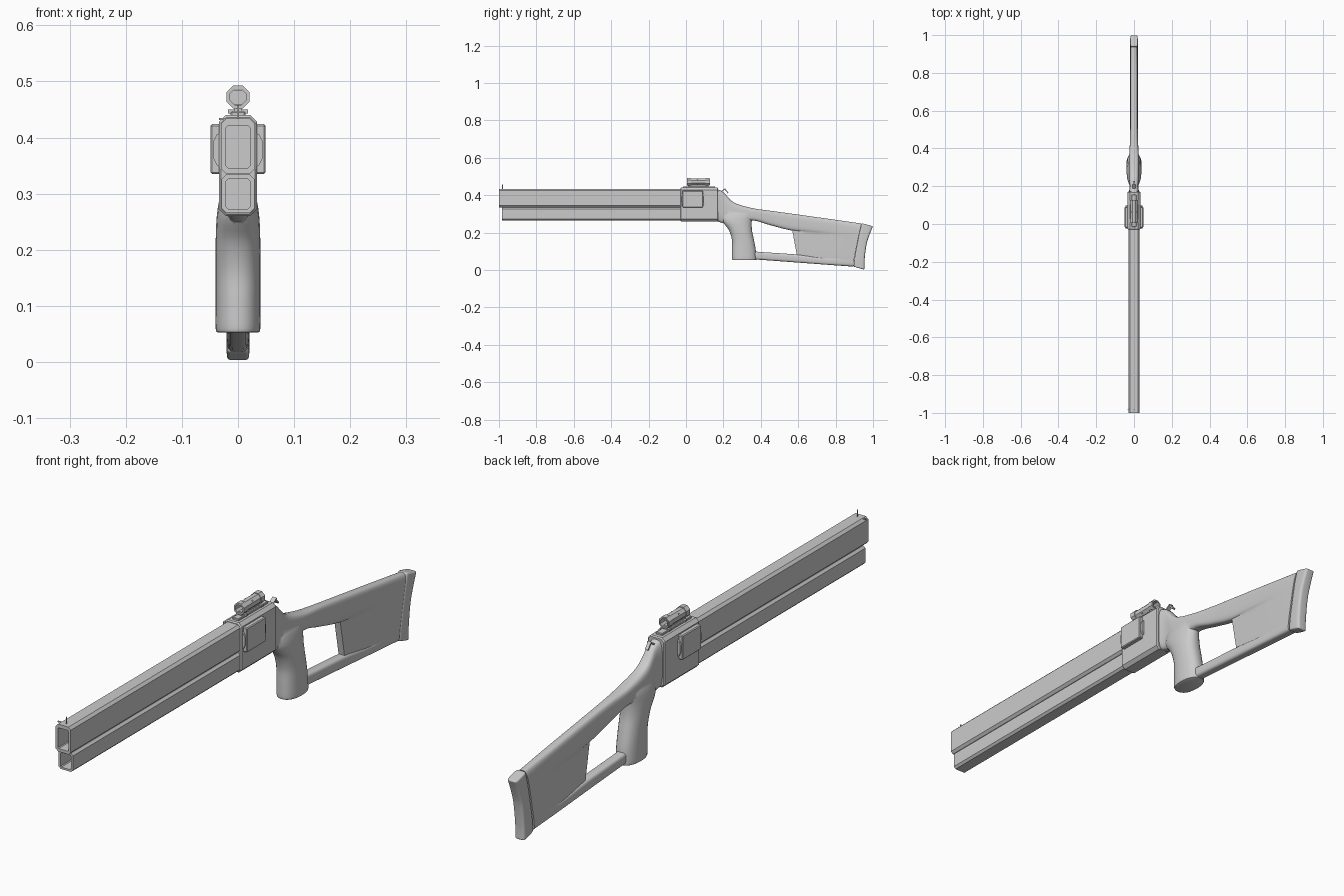
import bpy, bmesh, math
from mathutils import Vector

if "Cube" in bpy.data.objects:
    bpy.data.objects.remove(bpy.data.objects["Cube"])


def make(name, bm, smooth=None):
    bmesh.ops.recalc_face_normals(bm, faces=bm.faces[:])
    me = bpy.data.meshes.new(name)
    bm.to_mesh(me)
    bm.free()
    ob = bpy.data.objects.new(name, me)
    bpy.context.collection.objects.link(ob)
    if smooth:
        shade(ob, smooth)
    return ob


def activate(ob):
    bpy.ops.object.select_all(action='DESELECT')
    ob.select_set(True)
    bpy.context.view_layer.objects.active = ob


def shade(ob, deg):
    activate(ob)
    bpy.ops.object.shade_smooth_by_angle(angle=math.radians(deg))


def bevel(ob, width, segments=1):
    m = ob.modifiers.new("edge", 'BEVEL')
    m.width, m.segments, m.limit_method = width, segments, 'ANGLE'
    m.angle_limit = math.radians(50)


def box(name, x, y, z, tilt=0):
    """Box from (min, max) ranges, tilted about x."""
    bm = bmesh.new()
    bmesh.ops.create_cube(bm, size=1)
    for v in bm.verts:
        v.co = Vector((v.co.x * (x[1] - x[0]), v.co.y * (y[1] - y[0]), v.co.z * (z[1] - z[0])))
    ob = make(name, bm)
    ob.location = (sum(x) / 2, sum(y) / 2, sum(z) / 2)
    ob.rotation_euler.x = math.radians(tilt)
    return ob


def octagon(w, z0, z1, c):
    half = [(w, z0 + c), (w, z1 - c), (w - c, z1)]
    return [(w - c, z0)] + half + [(c - w, z1), (-w, z1 - c), (-w, z0 + c), (c - w, z0)]


def extrude(name, outline, y0, y1, hole=None):
    """Prism along y; an optional hole outline of equal count makes it a tube."""
    bm = bmesh.new()
    def ring(pts, y):
        return [bm.verts.new((x, y, z)) for x, z in pts]
    def bridge(a, b):
        for i in range(len(a)):
            j = (i + 1) % len(a)
            bm.faces.new((a[i], a[j], b[j], b[i]))
    a, b = ring(outline, y0), ring(outline, y1)
    bridge(a, b)
    if hole:
        c, d = ring(hole, y0), ring(hole, y1)
        bridge(c, d), bridge(a, c), bridge(b, d)
    else:
        bm.faces.new(a), bm.faces.new(b)
    return make(name, bm)


def loft(name, stations, power=4, seg=28, steps=5):
    """Skin rounded sections; each station is (y, z) to (y, z) and a half width."""
    P = [Vector(p + q).to_tuple() + (w,) for p, q, w in stations]
    P = [P[0]] + P + [P[-1]]
    rows = []
    for i in range(1, len(P) - 2):
        for s in range(steps):
            t = s / steps
            rows.append([0.5 * (2 * b + (c - a) * t + (2 * a - 5 * b + 4 * c - d) * t * t
                                + (3 * b - a - 3 * c + d) * t ** 3)
                         for a, b, c, d in zip(P[i - 1], P[i], P[i + 1], P[i + 2])])
    rows.append(list(P[-1]))
    bm = bmesh.new()
    rings = []
    for y0, z0, y1, z1, w in rows:
        ring = []
        for k in range(seg):
            a = 2 * math.pi * (k + 0.5) / seg
            ca, sa = math.cos(a), math.sin(a)
            u = math.copysign(abs(ca) ** (2 / power), ca) / 2
            v = math.copysign(abs(sa) ** (2 / power), sa)
            ring.append(bm.verts.new((v * w, (y0 + y1) / 2 + u * (y1 - y0), (z0 + z1) / 2 + u * (z1 - z0))))
        rings.append(ring)
    for a, b in zip(rings, rings[1:]):
        for k in range(seg):
            j = (k + 1) % seg
            bm.faces.new((a[k], a[j], b[j], b[k]))
    bm.faces.new(rings[0]), bm.faces.new(rings[-1])
    return make(name, bm)


# Two hollow square barrels and the receiver
extrude("upper_barrel", octagon(.030, .335, .434, .009), -1.0, -.02, octagon(.021, .346, .421, .003))
extrude("lower_barrel", octagon(.029, .266, .334, .008), -.985, -.02, octagon(.021, .273, .326, .003))
bevel(extrude("receiver", octagon(.034, .26, .44, .012), -.03, .172), .004)

# Raised side housings with a faceted bulge at their ends
for s, side in ((1, "right"), (-1, "left")):
    bevel(box(side + "_housing", sorted((s * .03, s * .049)), (-.018, .09), (.335, .424)), .003)
    extrude(side + "_housing_bulge",
            [(s * .03, .41), (s * .038, .405), (s * .0445, .392), (s * .0445, .365),
             (s * .038, .351), (s * .03, .346)], -.024, .097)

# Optical sight on its rail
bevel(box("sight_rail", (-.013, .013), (-.015, .155), (.436, .447)), .002)
box("sight_stem", (-.006, .006), (.012, .12), (.445, .46))
extrude("sight_tube", octagon(.018, .454, .490, .0105), .005, .128, octagon(.014, .458, .486, .008))
box("sight_lens", (-.015, .015), (.06, .065), (.459, .485))
for y in (.005, .104):
    extrude("sight_ring", octagon(.0205, .4515, .4925, .012), y, y + .022, octagon(.015, .457, .487, .0088))
for y in (.02, .11):
    box("rail_screw", (-.018, .018), (y, y + .01), (.443, .45))

# Iron sights
box("front_sight_post", (-.0015, .0015), (-.983, -.979), (.43, .458))
box("front_sight_pin", (-.034, -.022), (-.983, -.979), (.431, .435))
box("rear_sight_leaf", (-.008, .008), (.18, .214), (.423, .428), 35)
box("rear_sight_back", (-.006, .006), (.204, .23), (.419, .424), -50)

# Skeleton stock: neck and comb, grip, lower bar, thin rear panel
stock = loft("stock", [
    ((.160, .262), (.160, .434), .029), ((.20, .250), (.20, .416), .023),
    ((.255, .240), (.255, .362), .027), ((.35, .265), (.35, .332), .026),
    ((.45, .240), (.45, .317), .021), ((.567, .211), (.575, .300), .020),
    ((.80, .176), (.81, .267), .020), ((.905, .10), (.938, .249), .020)], 3.5)
grip = loft("grip", [
    ((.25, .053), (.374, .053), .037), ((.246, .060), (.377, .060), .040),
    ((.246, .11), (.373, .11), .040), ((.245, .163), (.363, .163), .040),
    ((.228, .215), (.353, .215), .040), ((.195, .26), (.352, .26), .038),
    ((.195, .295), (.355, .295), .032), ((.21, .325), (.33, .325), .020)], 2.3)
lower = loft("lower_bar", [
    ((.33, .058), (.33, .105), .020), ((.39, .055), (.39, .097), .019),
    ((.594, .040), (.594, .083), .019), ((.743, .029), (.743, .066), .019),
    ((.894, .018), (.90, .07), .020)], 3.5)
panel = loft("rear_panel", [
    ((.596, .062), (.562, .245), .012), ((.70, .045), (.69, .235), .016),
    ((.81, .032), (.81, .235), .0192), ((.892, .024), (.934, .24), .0202)], 6)
for part in (grip, lower, panel):
    m = stock.modifiers.new("join", 'BOOLEAN')
    m.operation, m.solver, m.object = 'UNION', 'EXACT', part
    activate(stock)
    bpy.ops.object.modifier_apply(modifier=m.name)
    bpy.data.objects.remove(part)
shade(stock, 35)

# Curved butt pad
pad = loft("butt_pad", [
    ((.896, .018), (.954, .002), .020), ((.901, .065), (.955, .055), .0205),
    ((.915, .14), (.965, .135), .0205), ((.927, .20), (.982, .19), .0205),
    ((.940, .250), (1.0, .234), .020)], 5)
bevel(pad, .005, 3)
shade(pad, 40)
